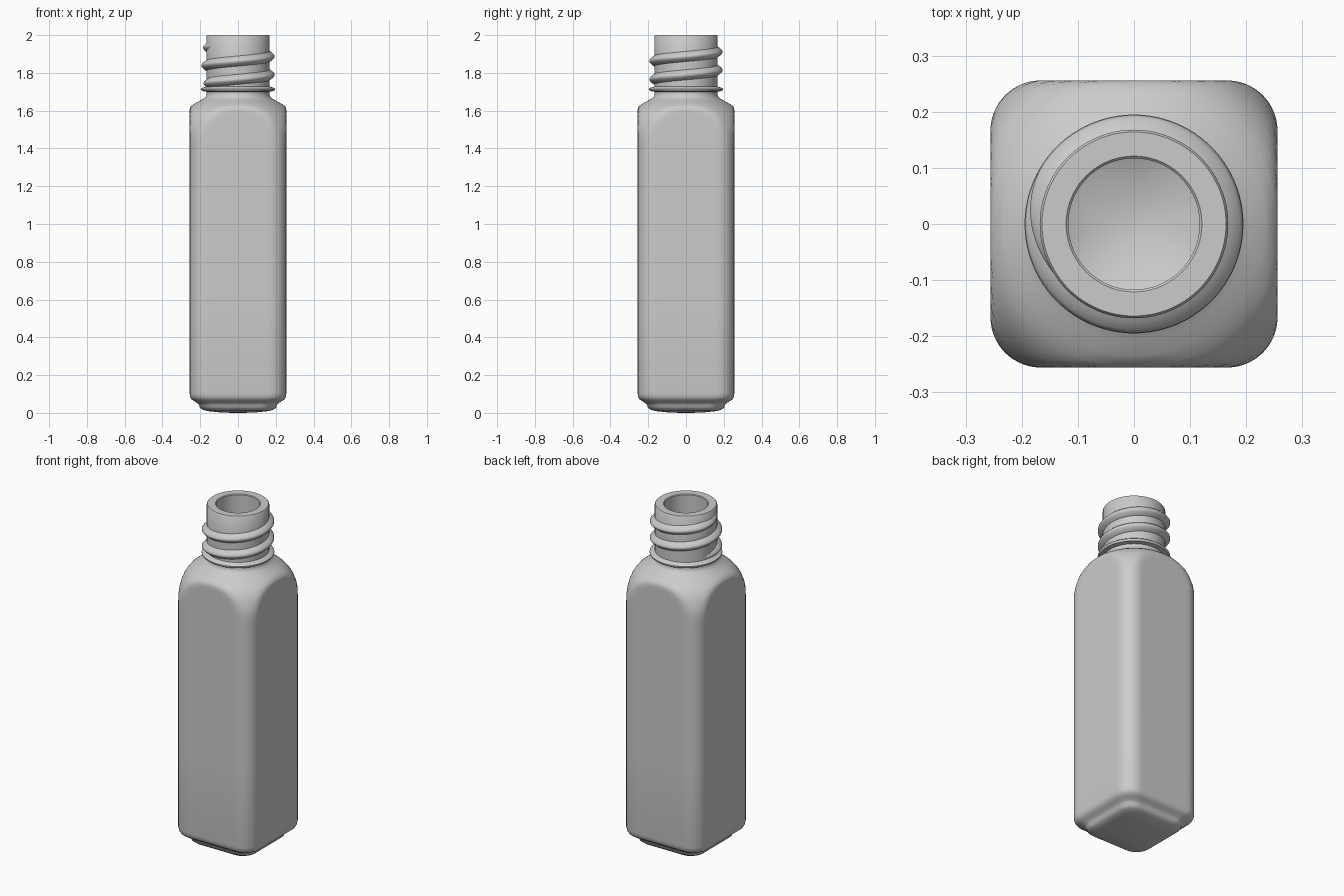
import bpy, bmesh, math

if "Cube" in bpy.data.objects:
    bpy.data.objects.remove(bpy.data.objects["Cube"])

N = 128  # points around each ring


def make_object(name, rings, closed_ring=True):
    """Skin a list of vertex rings and cap both ends."""
    bm = bmesh.new()
    vs = [[bm.verts.new(p) for p in ring] for ring in rings]
    n = len(vs[0])
    for a, b in zip(vs, vs[1:]):
        for i in range(n):
            j = (i + 1) % n
            bm.faces.new((a[i], a[j], b[j], b[i]))
    bm.faces.new(vs[0][::-1])
    bm.faces.new(vs[-1])
    bmesh.ops.recalc_face_normals(bm, faces=bm.faces)
    mesh = bpy.data.meshes.new(name)
    bm.to_mesh(mesh)
    bm.free()
    ob = bpy.data.objects.new(name, mesh)
    bpy.context.collection.objects.link(ob)
    bpy.ops.object.select_all(action='DESELECT')
    ob.select_set(True)
    bpy.context.view_layer.objects.active = ob
    bpy.ops.object.shade_smooth_by_angle(angle=math.radians(40))
    return ob


def rounded_square(a, h, r):
    """Distance from centre to a rounded square's edge at angle a."""
    c, s = abs(math.cos(a)), abs(math.sin(a))
    c, s = max(c, s), min(c, s)
    k = h - r
    if h * s / c <= k:
        return h / c
    m = k * (c + s)
    return m + math.sqrt(max(m * m - 2 * k * k + r * r, 0))


def soft_min(a, b, k=0.015):
    h = max(k - abs(a - b), 0) / k
    return min(a, b) - h * h * k / 4


def ring(z, h, r, limit=9, inset=0):
    pts = []
    for i in range(N):
        a = 2 * math.pi * i / N
        d = soft_min(rounded_square(a, h, r), limit) - inset
        pts.append((d * math.cos(a), d * math.sin(a), z))
    return pts


H, C = 0.256, 0.09  # body half width and corner radius

# round shoulder that trims the square body: z, radius
shoulder = [(1.40, .36), (1.44, .345), (1.48, .332), (1.52, .318), (1.56, .302),
            (1.585, .288), (1.605, .272), (1.62, .256), (1.635, .234),
            (1.65, .207), (1.662, .185), (1.673, .172), (1.685, .166)]

# outside: stepped foot, square body, shoulder
rings = [ring(z, h, r) for z, h, r in [
    (0, .03, .025), (.003, .10, .06), (.01, .165, .075), (.018, .19, .08),
    (.028, .202, .08), (.042, .206, .08), (.052, .214, .08), (.062, .232, .085),
    (.072, .246, .09), (.085, .253, .09), (.105, H, C), (.6, H, C), (1.1, H, C)]]
rings += [ring(z, H, C, R) for z, R in shoulder]

# neck, flange, rim and bore
rings += [ring(z, r, r) for z, r in [
    (1.70, .166), (1.704, .19), (1.71, .195), (1.716, .195), (1.721, .19),
    (1.728, .168), (1.85, .168), (1.995, .168), (2.0, .164),
    (2.0, .121), (1.996, .117), (1.80, .117), (1.66, .117)]]

# inside wall and bowl-shaped floor
rings += [ring(z - .03, H, C, R, .05) for z, R in reversed(shoulder[:-1])]
rings += [ring(z, h, r) for z, h, r in [
    (.6, .206, .07), (.16, .206, .08), (.12, .18, .10), (.09, .14, .10),
    (.07, .10, .09), (.055, .05, .05), (.05, .01, .01)]]
make_object("bottle", rings)

# screw thread: tapered ridge swept along a helix
T0, T1, STEPS = -0.6, 1.65, 200
PITCH, NECK = 0.097, 0.163
section = [(0, -.030), (.012, -.023), (.025, -.012), (.031, -.004),
           (.031, .004), (.025, .012), (.012, .023), (0, .030)]
rings = []
for i in range(STEPS + 1):
    t = T0 + (T1 - T0) * i / STEPS
    fade = min(1, (t - T0) / 0.2, (T1 - t) / 0.25)
    fade = max(0.05, fade * fade * (3 - 2 * fade))
    a = 2 * math.pi * t
    z0 = 1.79 + PITCH * t
    rings.append([((NECK + u * fade) * math.cos(a), (NECK + u * fade) * math.sin(a),
                   z0 + w * (0.4 + 0.6 * fade)) for u, w in section])
make_object("screw_thread", rings)
